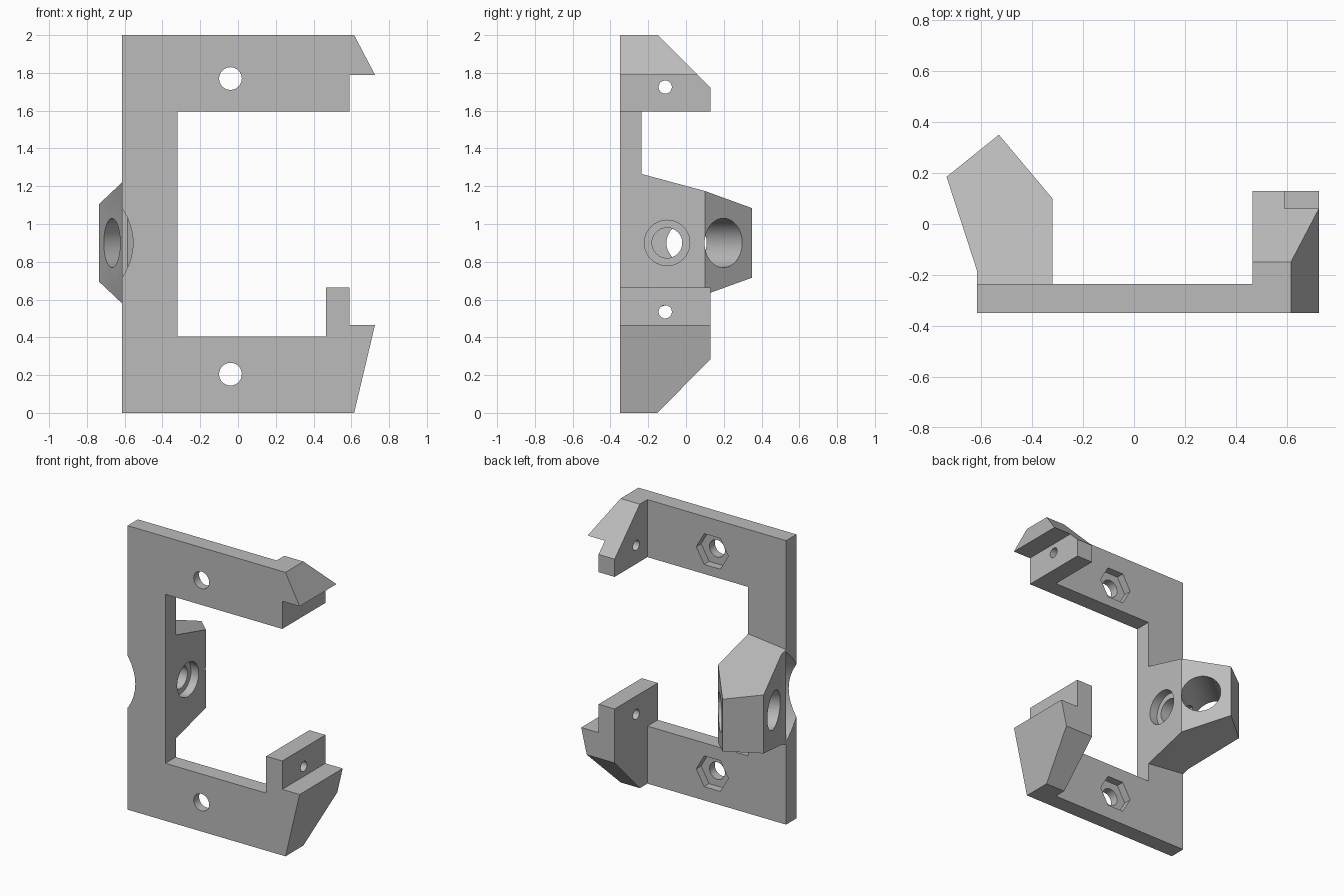
import bpy
import bmesh
import math
from mathutils import Vector

default_cube = bpy.data.objects.get("Cube")
if default_cube:
    bpy.data.objects.remove(default_cube, do_unlink=True)

# Single plastic colour
grey = bpy.data.materials.new("plain grey")
grey.use_nodes = True
grey.diffuse_color = (0.5, 0.5, 0.5, 1)
grey.node_tree.nodes["Principled BSDF"].inputs["Base Color"].default_value = (0.5, 0.5, 0.5, 1)

MID_Z = 0.9                      # height of the socket's centre
FRONT, BACK = -0.35, -0.235      # faces of the flat frame


def loft(name, lower, upper):
    """Closed solid between two matching outlines."""
    bm = bmesh.new()
    a = [bm.verts.new(p) for p in lower]
    b = [bm.verts.new(p) for p in upper]
    bm.faces.new(a)
    bm.faces.new(b[::-1])
    for i in range(len(a)):
        j = (i + 1) % len(a)
        bm.faces.new((a[i], b[i], b[j], a[j]))
    bmesh.ops.recalc_face_normals(bm, faces=bm.faces[:])
    mesh = bpy.data.meshes.new(name)
    bm.to_mesh(mesh)
    bm.free()
    mesh.materials.append(grey)
    obj = bpy.data.objects.new(name, mesh)
    bpy.context.scene.collection.objects.link(obj)
    return obj


def prism_y(name, outline, y0, y1):
    return loft(name, [(x, y0, z) for x, z in outline], [(x, y1, z) for x, z in outline])


def prism_x(name, outline, x0, x1):
    return loft(name, [(x0, y, z) for y, z in outline], [(x1, y, z) for y, z in outline])


def rod(name, start, end, radius, sides=64):
    """Round or many-sided bar between two points."""
    start, end = Vector(start), Vector(end)
    axis = (end - start).normalized()
    up = Vector((0, 0, 1))
    side = axis.cross(up)
    turns = [2 * math.pi * i / sides for i in range(sides)]
    ring = [(side * math.cos(t) + up * math.sin(t)) * radius for t in turns]
    return loft(name, [start + r for r in ring], [end + r for r in ring])


def combine(obj, cutter, operation="DIFFERENCE"):
    """Apply a boolean and discard the cutter."""
    cutter.hide_render = True
    mod = obj.modifiers.new("cut", "BOOLEAN")
    mod.operation = operation
    mod.solver = "EXACT"
    mod.object = cutter
    bpy.context.view_layer.update()
    graph = bpy.context.evaluated_depsgraph_get()
    mesh = bpy.data.meshes.new_from_object(obj.evaluated_get(graph))
    obj.modifiers.clear()
    obj.data = mesh
    bpy.data.objects.remove(cutter, do_unlink=True)


# Flat C-shaped frame
frame = prism_y("frame", [(-0.615, 0), (0.465, 0), (0.465, 0.405), (-0.32, 0.405),
                          (-0.32, 1.595), (0.465, 1.595), (0.465, 2), (-0.615, 2)], FRONT, BACK)

# Screw holes with hexagonal nut pockets at the back
for z in (0.205, 1.77):
    combine(frame, rod("screw_hole", (-0.04, -0.5, z), (-0.04, 0, z), 0.06))
    combine(frame, rod("nut_pocket", (-0.04, BACK - 0.055, z), (-0.04, 0, z), 0.125, 6))

# Rounded clearance notch in the edge of the frame, in line with the socket bore
bore_dir = Vector((0.766, 0.643, 0))
bore_side = Vector((0.643, -0.766, 0))
notch_radius = 0.46
rim = Vector((-0.555, FRONT, MID_Z))
notch_end = rim + bore_dir * 0.05 - bore_side * notch_radius
combine(frame, rod("notch", notch_end - bore_dir, notch_end, notch_radius))

# Hooks: front outline crossed with side outline
upper_hook = prism_y("upper_hook", [(0.465, 1.595), (0.59, 1.595), (0.59, 1.79),
                                    (0.725, 1.79), (0.615, 2), (0.465, 2)], FRONT, 0.2)
combine(upper_hook, prism_x("upper_side", [(-0.5, 1.5), (0.13, 1.5), (0.13, 1.72),
                                           (-0.25, 2.1), (-0.5, 2.1)], 0.3, 0.9), "INTERSECT")
lower_hook = prism_y("lower_hook", [(0.465, 0), (0.615, 0), (0.725, 0.465), (0.59, 0.465),
                                    (0.59, 0.665), (0.465, 0.665)], FRONT, 0.2)
combine(lower_hook, prism_x("lower_side", [(-0.5, -0.1), (-0.25, -0.1), (0.13, 0.285),
                                           (0.13, 0.8), (-0.5, 0.8)], 0.3, 0.9), "INTERSECT")
for hook, z in ((upper_hook, 1.725), (lower_hook, 0.535)):
    combine(hook, rod("pin_hole", (0.3, -0.11, z), (0.9, -0.11, z), 0.035, 40))

# Socket block with sloping top and bottom
footprint = [(-0.32, BACK), (-0.32, 0.1), (-0.53, 0.35),
             (-0.735, 0.185), (-0.615, -0.185), (-0.615, BACK)]


def half_height(x, y):
    return 0.365 - 0.27 * (y - BACK) + 0.11 * (x + 0.32)


socket = loft("socket_block", [(x, y, MID_Z - half_height(x, y)) for x, y in footprint],
              [(x, y, MID_Z + half_height(x, y)) for x, y in footprint])

# Slanted bore right through, and a stepped side hole that meets it
bore_mid = Vector((-0.535, 0.087, MID_Z))
combine(socket, rod("bore", bore_mid - bore_dir * 0.6, bore_mid + bore_dir * 0.6, 0.13))
combine(socket, rod("side_hole", (-0.56, -0.1, MID_Z), (-0.2, -0.1, MID_Z), 0.08))
combine(socket, rod("side_recess", (-0.38, -0.1, MID_Z), (-0.2, -0.1, MID_Z), 0.12))

# Smooth hole walls, crisp edges everywhere else
parts = (frame, upper_hook, lower_hook, socket)
for obj in bpy.context.view_layer.objects:
    obj.select_set(obj in parts)
bpy.context.view_layer.objects.active = frame
bpy.ops.object.shade_smooth_by_angle(angle=math.radians(20))
